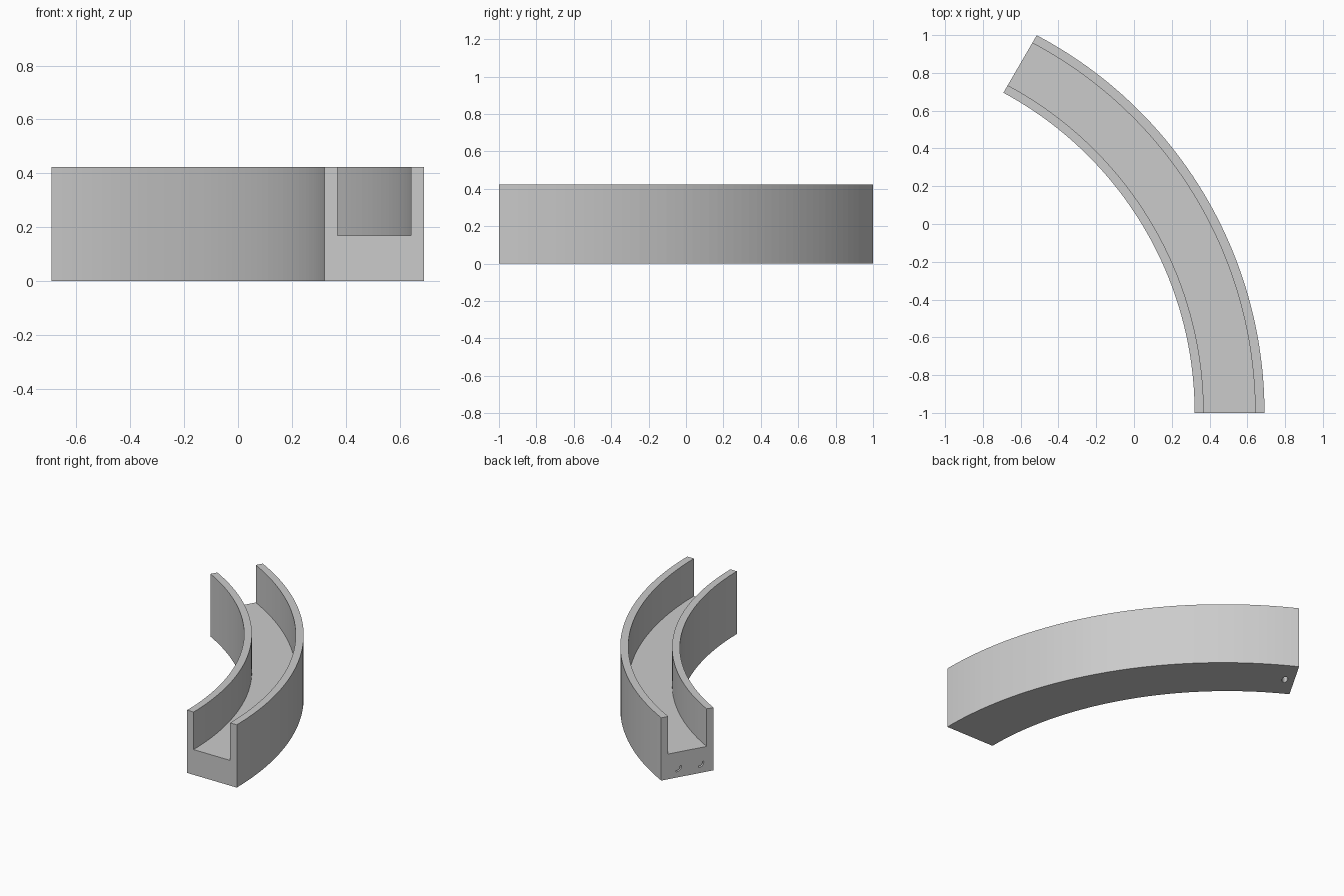
import bpy
import bmesh
from math import sin, cos, radians, pi
from mathutils import Vector

cube = bpy.data.objects.get("Cube")
if cube:
    bpy.data.objects.remove(cube)

SEGMENTS = 48
HEIGHT, FLOOR = 0.423, 0.17
# Each rim is an arc: centre x, radius, sweep in degrees
INNER = (-1.604, 1.925, 61.7)
OUTER = (-1.569, 2.26, 62.2)

grey = bpy.data.materials.new("plain grey")
grey.use_nodes = True
grey.diffuse_color = (0.6, 0.6, 0.6, 1)
grey.node_tree.nodes["Principled BSDF"].inputs["Base Color"].default_value = (0.6, 0.6, 0.6, 1)


def rim(arc, u):
    cx, r, sweep = arc
    a = radians(sweep) * u
    return Vector((cx + r * cos(a), -1 + r * sin(a), 0))


def station(u, f, z):
    """Point at share u along the bend, share f across it, height z."""
    p = rim(INNER, u).lerp(rim(OUTER, u), f)
    p.z = z
    return p


def make_object(name, bm):
    bmesh.ops.recalc_face_normals(bm, faces=bm.faces)
    mesh = bpy.data.meshes.new(name)
    bm.to_mesh(mesh)
    bm.free()
    mesh.materials.append(grey)
    obj = bpy.data.objects.new(name, mesh)
    bpy.context.collection.objects.link(obj)
    return obj


# Channel: U-shaped section swept along the bend
section = [(0, 0), (1, 0), (1, HEIGHT), (0.866, HEIGHT),
           (0.866, FLOOR), (0.13, FLOOR), (0.13, HEIGHT), (0, HEIGHT)]
bm = bmesh.new()
rings = [[bm.verts.new(station(i / SEGMENTS, f, z)) for f, z in section]
         for i in range(SEGMENTS + 1)]
for a, b in zip(rings, rings[1:]):
    for k in range(len(section)):
        n = (k + 1) % len(section)
        bm.faces.new((a[k], a[n], b[n], b[k]))
bm.faces.new(rings[0])
bm.faces.new(rings[-1])
channel = make_object("curved_channel", bm)

# Frame of the far end face
across = (station(1, 1, 0) - station(1, 0, 0)).normalized()
up = Vector((0, 0, 1))
inward = across.cross(up)


def prism(bm, points, depth):
    """Closed prism from an outline and a depth vector."""
    near = [bm.verts.new(p) for p in points]
    far = [bm.verts.new(p + depth) for p in points]
    bm.faces.new(near)
    bm.faces.new(far[::-1])
    for k in range(len(points)):
        n = (k + 1) % len(points)
        bm.faces.new((near[k], far[k], far[n], near[n]))


# Cutters: two crescent slots in the end face, one pin slot underneath
bm = bmesh.new()
for f in (0.27, 0.7):
    centre = station(1, f, 0.068) - inward * 0.01
    outline = []
    for r, steps in ((0.03, range(9)), (0.021, range(8, -1, -1))):
        for s in steps:
            a = radians(-105 + 15 * s)
            outline.append(centre + (up * sin(a) - across * cos(a)) * r)
    prism(bm, outline, inward * 0.05)
pin = station(1, 0.5, -0.01) + inward * 0.06
prism(bm, [pin + across * 0.035 * cos(k * pi / 8) + inward * 0.018 * sin(k * pi / 8)
           for k in range(16)], up * 0.06)
cutter = make_object("slot_cutter", bm)
cutter.hide_render = True

# Cut the slots, then drop the cutter
cut = channel.modifiers.new("slots", "BOOLEAN")
cut.operation = "DIFFERENCE"
cut.solver = "EXACT"
cut.object = cutter
bpy.context.view_layer.objects.active = channel
bpy.ops.object.modifier_apply(modifier=cut.name)
bpy.data.objects.remove(cutter)
